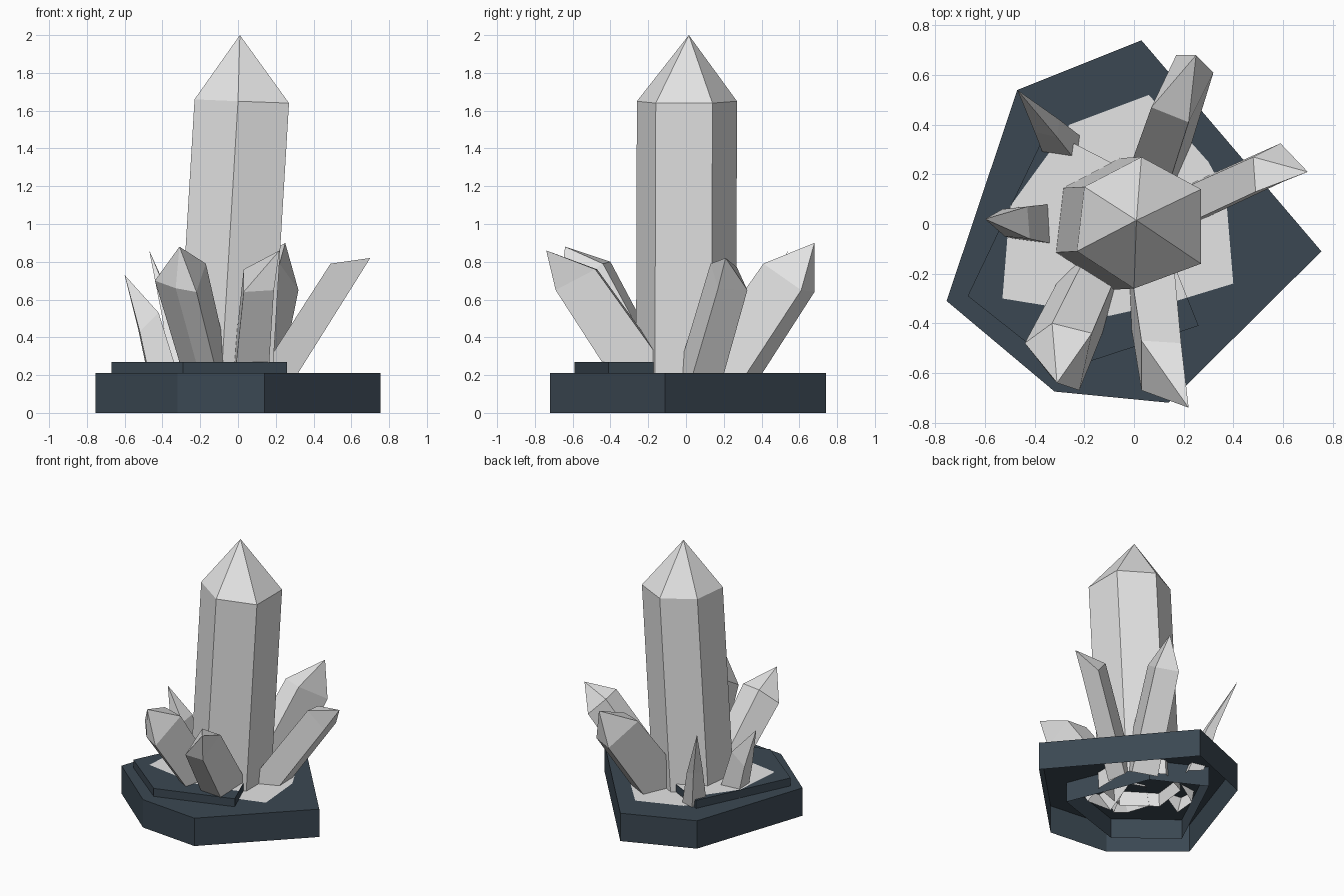
import bpy, bmesh
from mathutils import Vector

cube = bpy.data.objects.get("Cube")
if cube:
    bpy.data.objects.remove(cube, do_unlink=True)


def material(name, rgb):
    m = bpy.data.materials.new(name)
    m.use_nodes = True
    m.diffuse_color = (*rgb, 1)
    bsdf = m.node_tree.nodes["Principled BSDF"]
    bsdf.inputs["Base Color"].default_value = (*rgb, 1)
    bsdf.inputs["Roughness"].default_value = 0.8
    return m


STONE = material("dark slate", (0.043, 0.064, 0.085))
QUARTZ = material("pale quartz", (0.78, 0.78, 0.78))


def finish(name, bm, mat):
    bmesh.ops.recalc_face_normals(bm, faces=bm.faces)
    mesh = bpy.data.meshes.new(name)
    bm.to_mesh(mesh)
    bm.free()
    mesh.materials.append(mat)
    bpy.context.collection.objects.link(bpy.data.objects.new(name, mesh))


def walls(bm, low, high):
    for i in range(len(low)):
        j = (i + 1) % len(low)
        bm.faces.new((low[i], low[j], high[j], high[i]))


def slab(name, outline, low, high):
    """Flat-topped stone shell with an open underside."""
    bm = bmesh.new()
    bottom, top = ([bm.verts.new((x, y, z)) for x, y in outline] for z in (low, high))
    bm.faces.new(top)
    walls(bm, bottom, top)
    finish(name, bm, STONE)


def sheet(name, outline, z, clip=()):
    """Thin quartz sheet, kept inside the convex counter-clockwise clip outline."""
    bm = bmesh.new()
    bm.faces.new([bm.verts.new((x, y, z)) for x, y in outline])
    for i, (x, y) in enumerate(clip):
        nx, ny = clip[(i + 1) % len(clip)]
        bmesh.ops.bisect_plane(bm, geom=bm.verts[:] + bm.edges[:] + bm.faces[:],
                               plane_co=(x, y, z), plane_no=(ny - y, x - nx, 0),
                               clear_outer=True)
    finish(name, bm, QUARTZ)


def crystal(name, root, taper, tip, *shoulder):
    """Faceted shaft from a scaled copy of the shoulder at the root, up to the tip."""
    ring = [Vector(p) for p in shoulder]
    centre = sum(ring, Vector()) / len(ring)
    bm = bmesh.new()
    low = [bm.verts.new(Vector(root) + taper * (p - centre)) for p in ring]
    high = [bm.verts.new(p) for p in ring]
    apex = bm.verts.new(tip)
    walls(bm, low, high)
    for i in range(len(high)):
        bm.faces.new((high[i - 1], high[i], apex))
    finish(name, bm, QUARTZ)


# Stone base and the smaller step on top of it
base_outline = [(0.03, 0.74), (-0.47, 0.54), (-0.755, -0.31),
                (-0.32, -0.675), (0.14, -0.72), (0.755, -0.11)]
step_outline = [(0.02, 0.19), (-0.35, 0.38), (-0.67, -0.29),
                (-0.29, -0.59), (0.26, -0.41)]
slab("stone_base", base_outline, 0, 0.21)
slab("stone_step", step_outline, 0.06, 0.27)

# Quartz crust spread over both levels
crust = [(-0.53, -0.3), (-0.1, -0.37), (0.17, -0.31), (0.4, -0.24), (0.37, 0.12),
         (0.3, 0.25), (0.06, 0.52), (-0.26, 0.4), (-0.5, 0.07)]
sheet("lower_crust", crust, 0.213)
sheet("upper_crust", crust, 0.273, step_outline)

# Tall middle crystal
crystal("main_crystal", (-0.07, 0, 0.1), 1, (0.01, 0.015, 2),
        (-0.2, 0.15, 1.66), (-0.23, -0.11, 1.66), (0, -0.26, 1.65),
        (0.27, -0.16, 1.64), (0.27, 0.14, 1.64), (0.03, 0.27, 1.65))

# Leaning crystals around it
crystal("front_right_crystal", (-0.14, -0.18, 0.12), 0.85, (-0.31, -0.64, 0.88),
        (-0.44, -0.48, 0.7), (-0.33, -0.62, 0.66), (-0.22, -0.67, 0.64),
        (-0.17, -0.44, 0.79), (-0.33, -0.4, 0.8))
crystal("front_left_crystal", (0.06, -0.18, 0.12), 1.15, (0.22, -0.74, 0.86),
        (0.03, -0.67, 0.64), (0.19, -0.69, 0.65), (0.19, -0.48, 0.76), (0.03, -0.47, 0.76))
crystal("left_crystal", (0.16, 0.05, 0.12), 1.05, (0.7, 0.21, 0.82),
        (0.49, 0.13, 0.79), (0.6, 0.17, 0.66), (0.59, 0.325, 0.65), (0.48, 0.27, 0.77))
crystal("back_crystal", (0.06, 0.14, 0.12), 1.1, (0.25, 0.68, 0.9),
        (0.07, 0.47, 0.79), (0.22, 0.41, 0.79), (0.32, 0.61, 0.65), (0.17, 0.68, 0.64))
crystal("right_crystal", (-0.39, 0, 0.16), 1.25, (-0.6, 0.02, 0.73),
        (-0.53, 0.06, 0.45), (-0.52, -0.05, 0.43), (-0.42, -0.06, 0.53), (-0.43, 0.07, 0.54))
crystal("back_right_crystal", (-0.27, 0.3, 0.16), 1.6, (-0.47, 0.54, 0.86),
        (-0.4, 0.37, 0.5), (-0.31, 0.35, 0.48), (-0.3, 0.42, 0.48), (-0.37, 0.44, 0.5))
